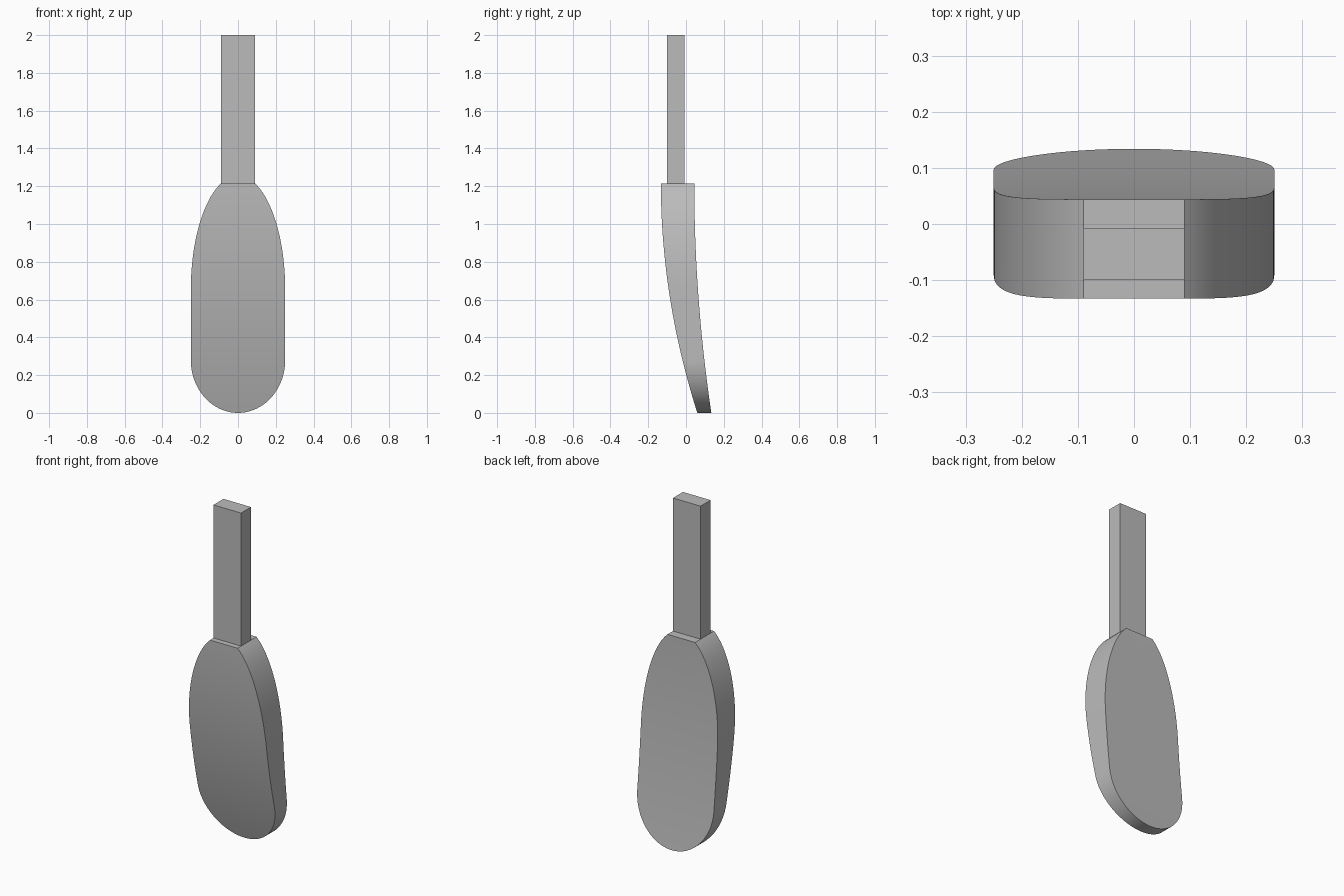
import bpy, bmesh
from math import sin, cos, asin, pi, sqrt, radians

cube = bpy.data.objects.get("Cube")
if cube:
    bpy.data.objects.remove(cube, do_unlink=True)

grey = bpy.data.materials.new("plain grey")
grey.use_nodes = True
COLOUR = (0.5, 0.5, 0.5, 1)
grey.diffuse_color = COLOUR
grey.node_tree.nodes["Principled BSDF"].inputs["Base Color"].default_value = COLOUR

TOP = 1.215        # shoulder height, where the handle meets the blade
HALF = 0.25        # widest half-width of the blade
NECK = 0.09        # half-width of the handle and shoulder
ROUND = 0.28       # height of the rounded tip
TAPER = 0.65       # height where the blade starts to narrow


def finish(name, bm):
    bmesh.ops.recalc_face_normals(bm, faces=bm.faces)
    mesh = bpy.data.meshes.new(name)
    bm.to_mesh(mesh)
    bm.free()
    mesh.materials.append(grey)
    obj = bpy.data.objects.new(name, mesh)
    bpy.context.collection.objects.link(obj)
    return obj


# Outline as (half-width, height): rounded tip, straight sides, elliptical taper
rise = (TOP - TAPER) / sqrt(1 - (NECK / HALF) ** 2)
end = asin((TOP - TAPER) / rise)
outline = [(HALF * sin(a), ROUND - ROUND * cos(a)) for a in (i * pi / 40 for i in range(21))]
outline += [(HALF, ROUND + (TAPER - ROUND) * i / 8) for i in range(1, 8)]
outline += [(HALF * cos(a), TAPER + rise * sin(a)) for a in (i * end / 20 for i in range(21))]

# Curved blade, lofted upward through level slices
bm = bmesh.new()
slices = []
for w, z in outline:
    bend = (1 - z / TOP) ** 2
    front, back = -0.133 + 0.193 * bend, 0.044 + 0.09 * bend
    corners = ((-w, front), (w, front), (w, back), (-w, back))
    slices.append([bm.verts.new((x, y, z)) for x, y in corners])
for low, high in zip(slices, slices[1:]):
    for i in range(4):
        j = (i + 1) % 4
        bm.faces.new((low[i], low[j], high[j], high[i]))
bm.faces.new(slices[-1])
bmesh.ops.remove_doubles(bm, verts=bm.verts, dist=0.0001)
blade = finish("blade", bm)

bpy.ops.object.select_all(action="DESELECT")
blade.select_set(True)
bpy.context.view_layer.objects.active = blade
bpy.ops.object.shade_smooth_by_angle(angle=radians(30))

# Straight rectangular handle
bm = bmesh.new()
bmesh.ops.create_cube(bm, size=1)
bmesh.ops.scale(bm, vec=(2 * NECK, 0.093, 2 - TOP), verts=bm.verts)
bmesh.ops.translate(bm, vec=(0, -0.0535, (2 + TOP) / 2), verts=bm.verts)
finish("handle", bm)
